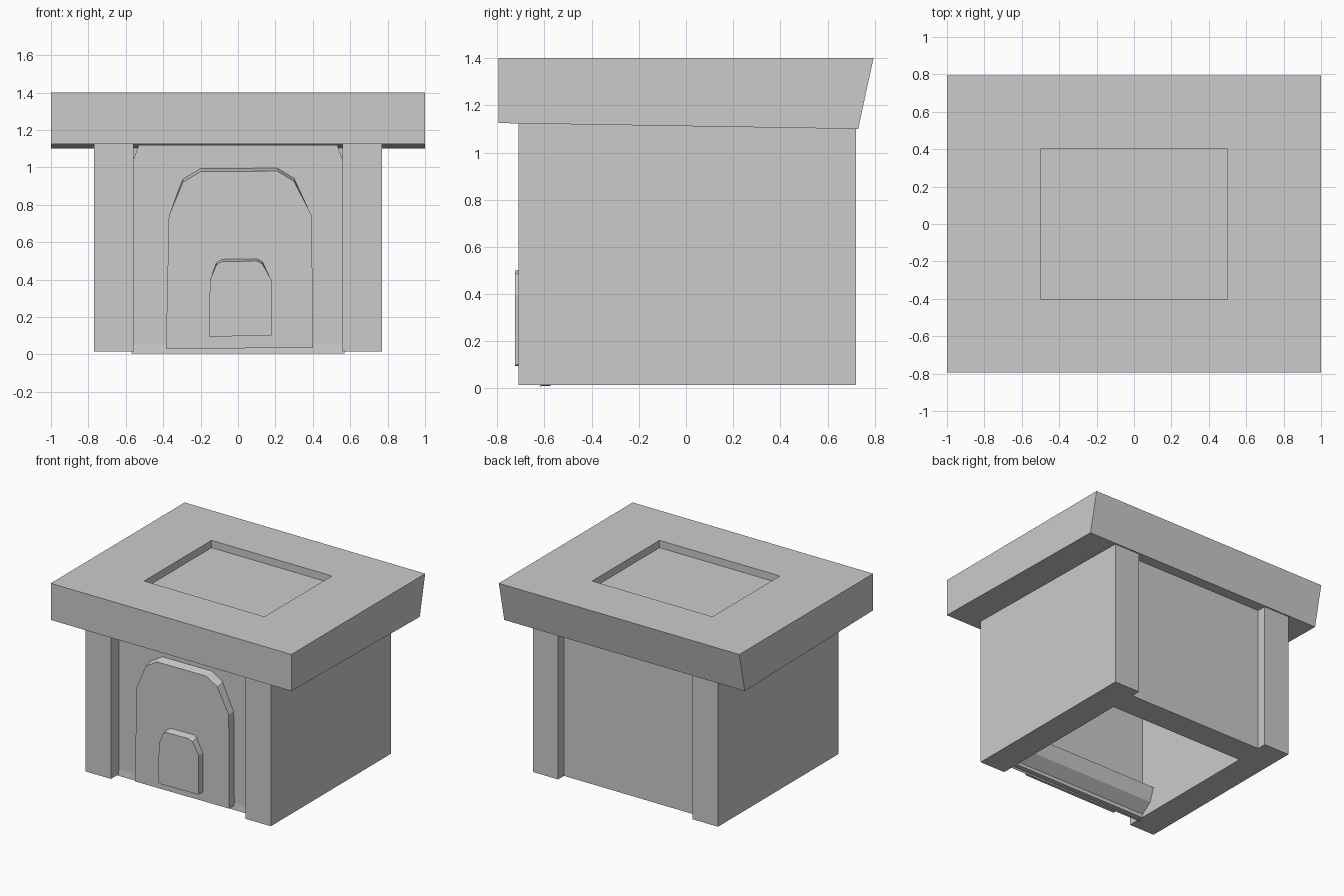
import bpy, bmesh
from mathutils import Vector

if "Cube" in bpy.data.objects:
    bpy.data.objects.remove(bpy.data.objects["Cube"])


def finish(name, bm):
    bmesh.ops.recalc_face_normals(bm, faces=bm.faces)
    me = bpy.data.meshes.new(name)
    bm.to_mesh(me)
    bm.free()
    ob = bpy.data.objects.new(name, me)
    bpy.context.collection.objects.link(ob)
    return ob


def loft(name, bottom, top):
    """Solid between two matching outlines."""
    bm = bmesh.new()
    a = [bm.verts.new(p) for p in bottom]
    b = [bm.verts.new(p) for p in top]
    n = len(a)
    bm.faces.new(a)
    bm.faces.new(b)
    for i in range(n):
        j = (i + 1) % n
        bm.faces.new((a[i], a[j], b[j], b[i]))
    return finish(name, bm)


def roof_underside(y):
    return 1.125 - 0.025 * (y + 0.8) / 1.53


# Roof slab with sloped underside and leaning back face
roof = loft("roof",
            [(x, y, roof_underside(y)) for x, y in ((-1, -.795), (1, -.795), (1, .73), (-1, .73))],
            [(x, y, 1.4) for x, y in ((-1, -.795), (1, -.795), (1, .795), (-1, .795))])

# Shallow rectangular recess in the roof top
bm = bmesh.new()
bm.from_mesh(roof.data)
bm.faces.ensure_lookup_table()
top = max(bm.faces, key=lambda f: f.calc_center_median().z)
bmesh.ops.inset_individual(bm, faces=[top], thickness=0.3)
for v, (sx, sy) in ((v, (v.co.x, v.co.y)) for v in top.verts):
    v.co.x = 0.5 if sx > 0 else -0.5
    v.co.y = 0.4 if sy > 0 else -0.4
ext = bmesh.ops.extrude_discrete_faces(bm, faces=[top])
bmesh.ops.translate(bm, verts=ext["faces"][0].verts, vec=Vector((0, 0, -0.055)))
bm.to_mesh(roof.data)
bm.free()

# Side walls and back wall: U-shaped plan, recessed between the back pillars
half = [(.56, .65), (.56, .72), (.77, .72), (.77, -.71), (.56, -.71), (.56, .45)]
plan = half + [(-x, y) for x, y in reversed(half)]
loft("walls", [(x, y, .015) for x, y in plan],
     [(x, y, roof_underside(y)) for x, y in plan])


def plate(name, profile, y_back, y_front, drop=0.0, split=1.0):
    """Front-facing plate; points above split are lowered on the front face."""
    return loft(name, [(x, y_back, z) for x, z in profile],
                [(x, y_front, z - (drop if z > split else 0)) for x, z in profile])


# Recessed front panel with clipped top corners
plate("front_panel", [(-.56, .01), (.56, .015), (.56, 1.04), (.53, 1.12), (-.53, 1.12), (-.56, 1.04)],
      -.575, -.615)

# Sloping sill inside the front panel
sill = [(-.62, .005), (-.495, .1), (-.46, .2), (-.6, .2)]
loft("inner_sill", [(-.57, y, z) for y, z in sill], [(.57, y, z) for y, z in sill])

# Large arched surround and small arched door
plate("arch_surround", [(-.385, .03), (.4, .035), (.395, .74), (.3, .945), (.21, 1.0),
                        (-.2, .997), (-.295, .94), (-.37, .74)], -.6, -.675, .02, .9)
plate("small_door", [(-.155, .095), (.18, .1), (.18, .395), (.13, .5), (.1, .515),
                     (-.085, .512), (-.115, .495), (-.15, .395)], -.66, -.725, .016, .45)
